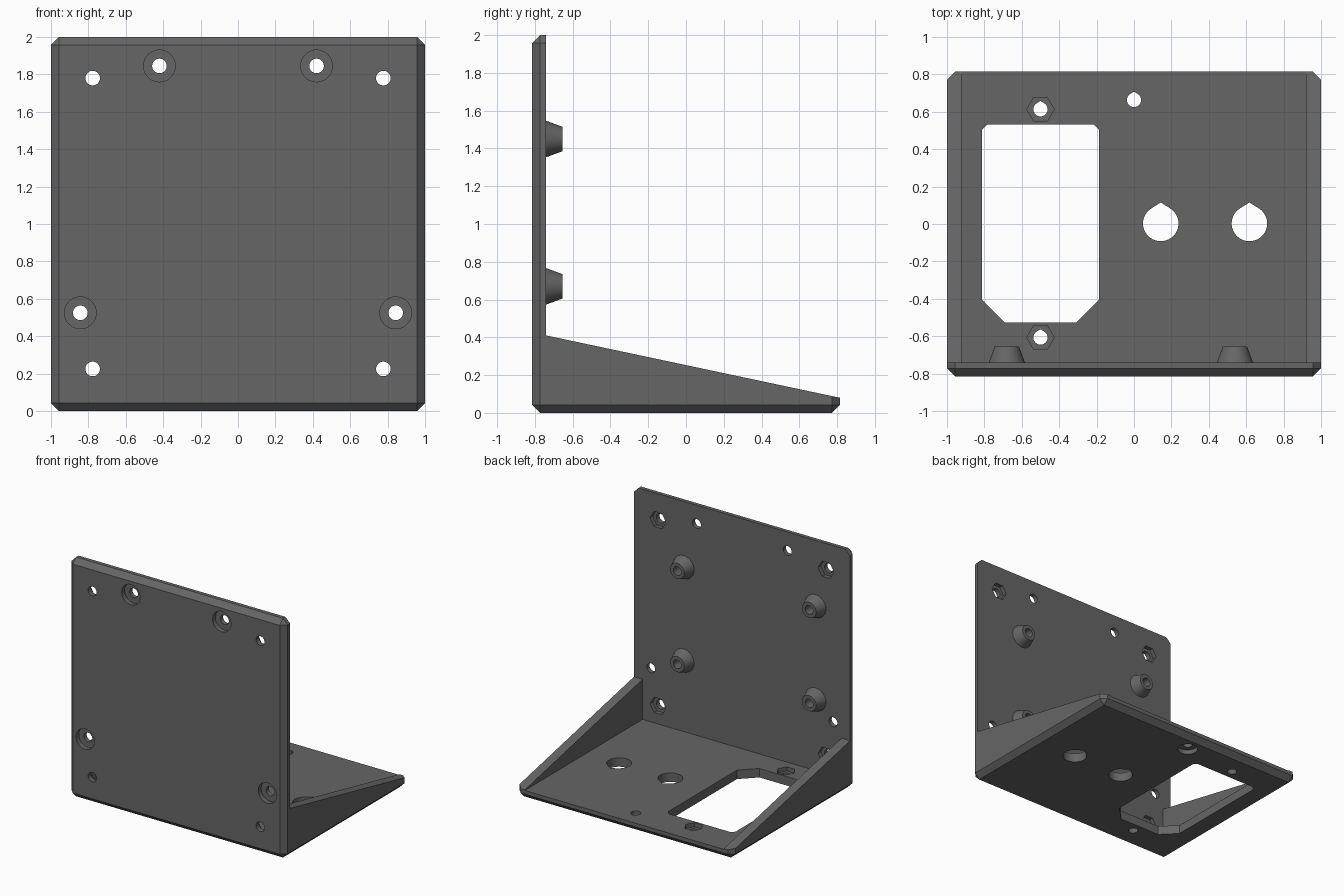
import bpy, bmesh, math

if "Cube" in bpy.data.objects:
    bpy.data.objects.remove(bpy.data.objects["Cube"])

D = 0.815          # half depth
WALL = -0.74       # inner face of upright plate
FLOOR = 0.075      # top face of floor plate

grey = bpy.data.materials.new("dark grey")
grey.diffuse_color = (0.133, 0.133, 0.133, 1)
grey.use_nodes = True
grey.node_tree.nodes["Principled BSDF"].inputs["Base Color"].default_value = grey.diffuse_color


def make(name, bm):
    bmesh.ops.recalc_face_normals(bm, faces=bm.faces)
    me = bpy.data.meshes.new(name)
    bm.to_mesh(me)
    bm.free()
    ob = bpy.data.objects.new(name, me)
    me.materials.append(grey)
    bpy.context.collection.objects.link(ob)
    return ob


def prism(name, pts, axis, lo, hi, grow=1.0):
    """Extrude a 2D outline along an axis; grow scales the far end about its centre."""
    ca = sum(p[0] for p in pts) / len(pts)
    cb = sum(p[1] for p in pts) / len(pts)
    place = {"x": lambda a, b, t: (t, a, b),
             "y": lambda a, b, t: (a, t, b),
             "z": lambda a, b, t: (a, b, t)}[axis]
    bm = bmesh.new()
    low = [bm.verts.new(place(a, b, lo)) for a, b in pts]
    top = [bm.verts.new(place(ca + (a - ca) * grow, cb + (b - cb) * grow, hi)) for a, b in pts]
    bm.faces.new(low)
    bm.faces.new(top)
    for i in range(len(pts)):
        j = (i + 1) % len(pts)
        bm.faces.new((low[i], low[j], top[j], top[i]))
    return make(name, bm)


def ring(x, y, r, n=40):
    return [(x + r * math.cos(math.tau * i / n), y + r * math.sin(math.tau * i / n)) for i in range(n)]


def teardrop(x, y, r, tip=1.18, n=32):
    a = math.acos(1 / tip)
    start, sweep = math.pi / 2 + a, math.tau - 2 * a
    arc = [(x + r * math.cos(start + sweep * i / n), y + r * math.sin(start + sweep * i / n))
           for i in range(n + 1)]
    return arc + [(x, y + r * tip)]


def combine(tool, op="DIFFERENCE"):
    mod = bracket.modifiers.new("cut", "BOOLEAN")
    mod.operation, mod.solver, mod.object = op, "EXACT", tool
    bpy.context.view_layer.objects.active = bracket
    bpy.ops.object.modifier_apply(modifier=mod.name)
    bpy.data.objects.remove(tool)


# Chamfered block
bm = bmesh.new()
bmesh.ops.create_cube(bm, size=1)
for v in bm.verts:
    v.co = (v.co.x * 2, v.co.y * 2 * D, v.co.z * 2 + 1)
bmesh.ops.bevel(bm, geom=bm.edges[:], offset=0.043, offset_type="OFFSET", segments=1,
                profile=0.5, affect="EDGES")
bracket = make("angle_bracket", bm)

# Slope of the side gussets, then the space between them
slope = (0.08 - 0.41) / (D - WALL)
combine(prism("slope_cutter", [(WALL, 0.41), (1.0, 0.08 + slope * (1.0 - D)), (1.0, 3), (WALL, 3)],
              "x", -2, 2))
combine(prism("inside_cutter", [(WALL, FLOOR), (1.0, FLOOR), (1.0, 3), (WALL, 3)], "x", -0.92, 0.92))

# Tapered standoffs with blind screw holes
for x in (-0.68, 0.54):
    for z in (0.67, 1.45):
        combine(prism("standoff", ring(x, z, 0.1), "y", WALL - 0.01, -0.655, 0.65), "UNION")
        combine(prism("screw_hole", ring(x, z, 0.036), "y", WALL - 0.02, -0.6))

for s in (-1, 1):
    # Wall holes with hexagonal nut recesses at the back
    for z in (0.225, 1.78):
        combine(prism("wall_hole", ring(s * 0.777, z, 0.039), "y", -1, -0.6))
        combine(prism("nut_recess", ring(s * 0.777, z, 0.073, 6), "y", WALL - 0.035, -0.6))
    # Wall holes with round counterbores at the front
    for x, z in ((0.42, 1.845), (0.843, 0.525)):
        combine(prism("wall_hole", ring(s * x, z, 0.039), "y", -1, -0.6))
        combine(prism("counterbore", ring(s * x, z, 0.085), "y", -1, -D + 0.038))

# Floor cutout with clipped corners
combine(prism("socket_cutter", [(-0.69, -0.527), (-0.31, -0.527), (-0.187, -0.405), (-0.187, 0.505),
                                (-0.217, 0.533), (-0.782, 0.533), (-0.812, 0.505), (-0.812, -0.405)],
              "z", -1, 0.2))

# Floor holes: nut-recessed pair, large pair, counterbored single
for y in (-0.607, 0.613):
    combine(prism("floor_hole", teardrop(-0.5, y, 0.038), "z", -1, 0.2))
    combine(prism("nut_recess", ring(-0.5, y, 0.073, 6), "z", FLOOR - 0.035, 0.2))
for x in (0.143, 0.617):
    combine(prism("large_hole", teardrop(x, 0.003, 0.095), "z", -1, 0.2))
combine(prism("floor_hole", teardrop(0, 0.663, 0.038), "z", -1, 0.2))
combine(prism("counterbore", ring(0, 0.663, 0.08), "z", -1, 0.038))

# Smooth round walls, keep edges sharp
bracket.select_set(True)
bpy.context.view_layer.objects.active = bracket
bpy.ops.object.shade_smooth_by_angle(angle=math.radians(25))
